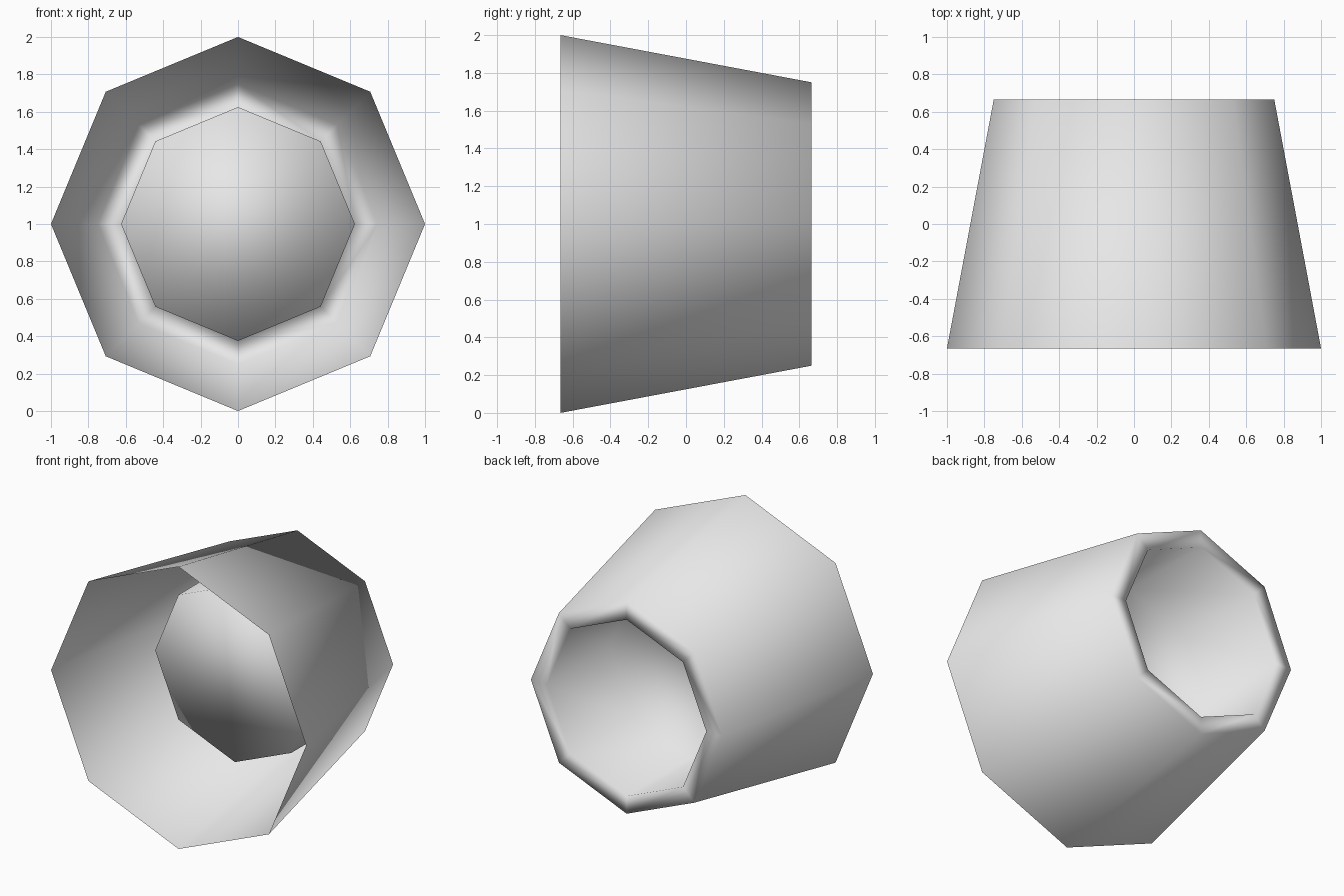
import bpy
import bmesh
import math
from mathutils import Vector

cube = bpy.data.objects.get("Cube")
if cube:
    bpy.data.objects.remove(cube, do_unlink=True)

SIDES = 8
CENTRE_Z = 1.0
# Radius and depth of each ring: open front rim, back rim, recess mouth, recess floor
PROFILE = [(1.0, -0.665), (0.75, 0.665), (0.625, 0.665), (0.625, -0.035)]

# Plain grey material
grey = bpy.data.materials.new("light_grey")
grey.use_nodes = True
colour = (0.8, 0.8, 0.8, 1.0)
grey.diffuse_color = colour
grey.node_tree.nodes["Principled BSDF"].inputs["Base Color"].default_value = colour


def add_ring(bm, radius, y):
    """Octagon facing along y, with a corner at the top."""
    ring = []
    for i in range(SIDES):
        a = math.tau * i / SIDES
        ring.append(bm.verts.new(Vector((radius * math.sin(a), y,
                                         CENTRE_Z + radius * math.cos(a)))))
    return ring


# Tapered shell, folded in at the back to a closed recess
bm = bmesh.new()
rings = [add_ring(bm, r, y) for r, y in PROFILE]
for near, far in zip(rings, rings[1:]):
    for i in range(SIDES):
        j = (i + 1) % SIDES
        bm.faces.new((near[i], near[j], far[j], far[i]))

# Recess floor
bm.faces.new(rings[-1])
bmesh.ops.recalc_face_normals(bm, faces=bm.faces[:])

# Face the tapered wall outwards
bm.faces.ensure_lookup_table()
wall = bm.faces[0]
outward = wall.calc_center_median() - Vector((0, 0, CENTRE_Z))
outward.y = 0
if wall.normal.dot(outward) < 0:
    bmesh.ops.reverse_faces(bm, faces=bm.faces[:])

# The whole shell is smooth shaded
for face in bm.faces:
    face.smooth = True

mesh = bpy.data.meshes.new("tapered_cup")
bm.to_mesh(mesh)
bm.free()
mesh.materials.append(grey)
cup = bpy.data.objects.new("tapered_cup", mesh)
bpy.context.collection.objects.link(cup)
